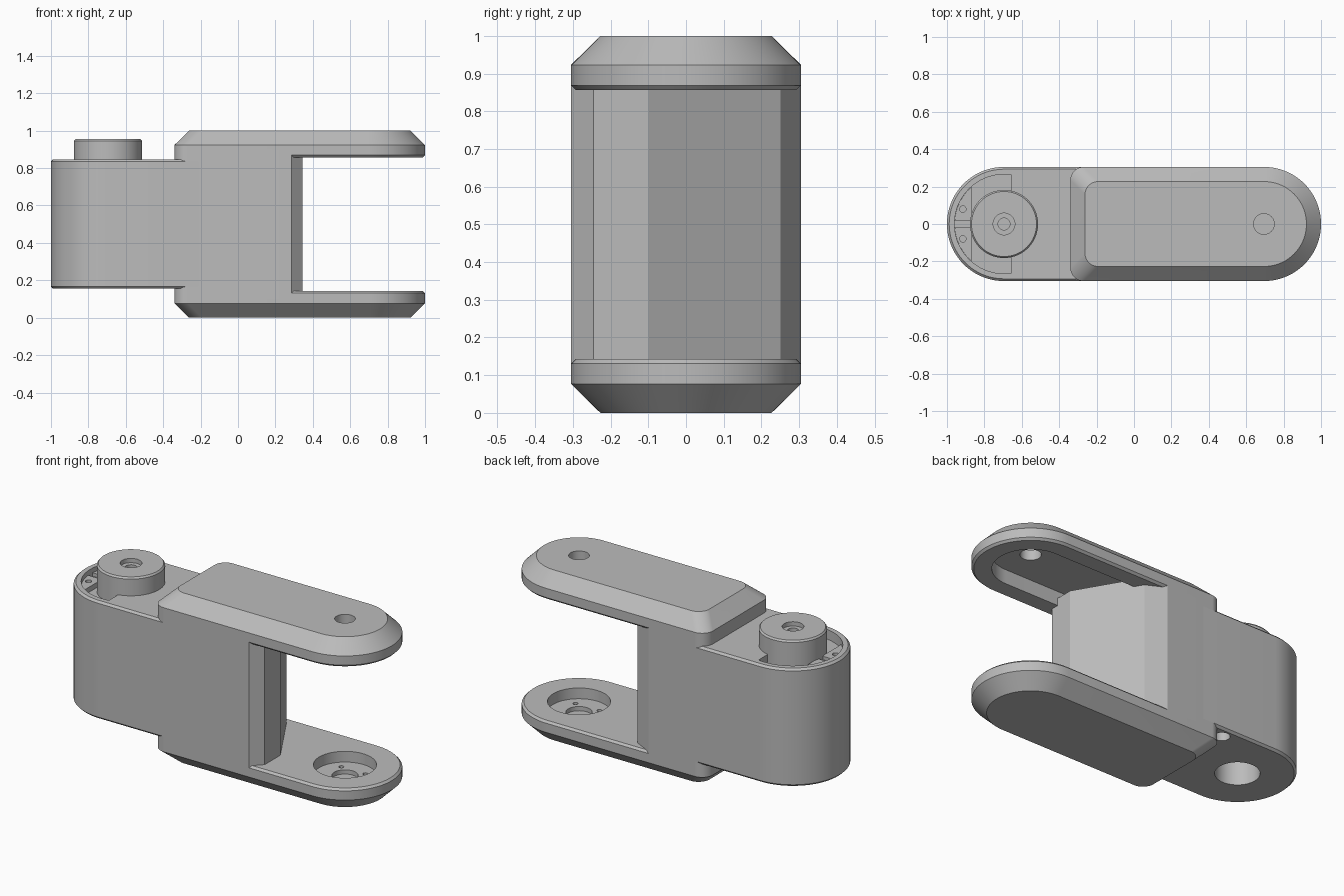
import bpy, bmesh, math
from mathutils import Vector

cube = bpy.data.objects.get("Cube")
if cube:
    bpy.data.objects.remove(cube, do_unlink=True)

grey = bpy.data.materials.new("plain grey")
grey.use_nodes = True
colour = (0.5, 0.5, 0.5, 1)
grey.diffuse_color = colour
grey.node_tree.nodes["Principled BSDF"].inputs["Base Color"].default_value = colour

HALF = 0.305      # half width of the link
PIVOT = 0.695     # distance of each joint axis from the middle


def corner(cx, cy, r, start, steps=24):
    """Quarter arc, counter-clockwise from the start angle."""
    return [(cx + r * math.cos(math.radians(start + 90 * i / steps)),
             cy + r * math.sin(math.radians(start + 90 * i / steps)))
            for i in range(steps + 1)]


def outline(x0, x1, half, r_left, r_right, inset=0):
    """Rounded rectangle with its own corner radius at each end."""
    x0, x1, half = x0 + inset, x1 - inset, half - inset
    a, b = min(r_left, half), min(r_right, half)
    return (corner(x1 - b, half - b, b, 0) + corner(x0 + a, half - a, a, 90)
            + corner(x0 + a, a - half, a, 180) + corner(x1 - b, b - half, b, 270))


def loft(name, sections):
    """Solid through matching outlines, given as (z, points)."""
    bm = bmesh.new()
    rings = [[bm.verts.new((x, y, z)) for x, y in pts] for z, pts in sections]
    for low, high in zip(rings, rings[1:]):
        for i in range(len(low)):
            j = (i + 1) % len(low)
            bm.faces.new((low[i], low[j], high[j], high[i]))
    bm.faces.new(rings[0][::-1])
    bm.faces.new(rings[-1])
    bmesh.ops.remove_doubles(bm, verts=bm.verts, dist=1e-5)
    bmesh.ops.recalc_face_normals(bm, faces=bm.faces)
    mesh = bpy.data.meshes.new(name)
    bm.to_mesh(mesh)
    bm.free()
    mesh.materials.append(grey)
    obj = bpy.data.objects.new(name, mesh)
    bpy.context.collection.objects.link(obj)
    return obj


def prism(name, pts, z0, z1):
    return loft(name, [(z0, pts), (z1, pts)])


def circle(x, y, r, steps=64):
    return [(x + r * math.cos(math.tau * i / steps),
             y + r * math.sin(math.tau * i / steps)) for i in range(steps)]


def activate(obj):
    bpy.ops.object.select_all(action='DESELECT')
    obj.select_set(True)
    bpy.context.view_layer.objects.active = obj


def cut(obj, pts, z0, z1):
    """Remove a straight-sided volume."""
    tool = prism("cutter", pts, z0, z1)
    tool.hide_render = True
    mod = obj.modifiers.new("cut", 'BOOLEAN')
    mod.operation, mod.solver, mod.object = 'DIFFERENCE', 'EXACT', tool
    activate(obj)
    bpy.ops.object.modifier_apply(modifier=mod.name)
    bpy.data.objects.remove(tool, do_unlink=True)


def arc_segment(r, x_limit, steps=48):
    """Part of the pivot circle lying to the left of x_limit."""
    a = math.acos((x_limit + PIVOT) / r)
    return [(-PIVOT + r * math.cos(a + (math.tau - 2 * a) * i / steps),
             r * math.sin(a + (math.tau - 2 * a) * i / steps)) for i in range(steps + 1)]


def box(x0, x1, y0, y1):
    return [(x0, y0), (x1, y0), (x1, y1), (x0, y1)]


# Rounded motor housing with softened rims
housing = loft("motor_housing", [
    (z, outline(-1, -0.2, HALF, HALF, 0.01, inset))
    for z, inset in ((0.155, 0.012), (0.167, 0), (0.835, 0), (0.847, 0.012))])

# Recess around the turning disc, with stepped ledge, groove and screw holes
cut(housing, arc_segment(0.265, -0.655), 0.79, 0.9)
ledge = prism("recess_ledge", arc_segment(0.264, -0.87), 0.78, 0.82)
cut(ledge, box(-1, -0.8, -0.02, 0.02), 0.8, 0.9)
for side in (-1, 1):
    cut(ledge, circle(-0.915, side * 0.08, 0.017, 24), 0.795, 0.9)

# Bearing and cable holes underneath
cut(housing, circle(-PIVOT, 0, 0.117), 0.1, 0.3)
for side in (-1, 1):
    cut(housing, circle(-0.39, side * 0.24, 0.042, 32), 0.1, 0.3)

# Turning disc with stepped centre hole
disc = loft("turning_disc", [(z, circle(-PIVOT, 0, r)) for z, r in
                             ((0.77, 0.182), (0.945, 0.182), (0.955, 0.174))])
cut(disc, circle(-PIVOT, 0, 0.058), 0.93, 1)
cut(disc, circle(-PIVOT, 0, 0.032), 0.88, 1)

# Central column with the angled inner face
left_end = corner(-0.27, HALF - 0.07, 0.07, 90) + corner(-0.27, 0.07 - HALF, 0.07, 180)
inner_face = [(0.285, -HALF), (0.345, -0.245), (0.345, -0.1),
              (0.14, 0.25), (0.03, HALF)]
column = prism("central_column", left_end + inner_face, 0.1, 0.9)


# Fork arms, the lower one mirrored from the upper
def fork_arm(name, flip):
    levels = ((0.857, 0.012), (0.869, 0), (0.923, 0), (1, 0.078))
    return loft(name, [(1 - z if flip else z,
                        outline(-0.34, 1, HALF, 0.07, HALF, inset))
                       for z, inset in levels])


upper_arm = fork_arm("upper_fork_arm", False)
cut(upper_arm, outline(0, PIVOT + 0.2, 0.2, 0.01, 0.2), 0.8, 0.94)
cut(upper_arm, circle(PIVOT, 0, 0.055), 0.9, 1.1)

lower_arm = fork_arm("lower_fork_arm", True)
cut(lower_arm, circle(PIVOT, 0, 0.168), 0.08, 0.2)
cut(lower_arm, circle(PIVOT, 0, 0.07), 0.055, 0.2)
for i in range(4):
    spot = Vector((0.11, 0)), math.radians(45 + 90 * i)
    x, y = spot[0].x * math.cos(spot[1]), spot[0].x * math.sin(spot[1])
    cut(lower_arm, circle(PIVOT + x, y, 0.014, 20), 0.05, 0.2)

# Smooth the curved walls, keep the edges crisp
for part in (housing, ledge, disc, column, upper_arm, lower_arm):
    activate(part)
    bpy.ops.object.shade_smooth_by_angle(angle=math.radians(25))
